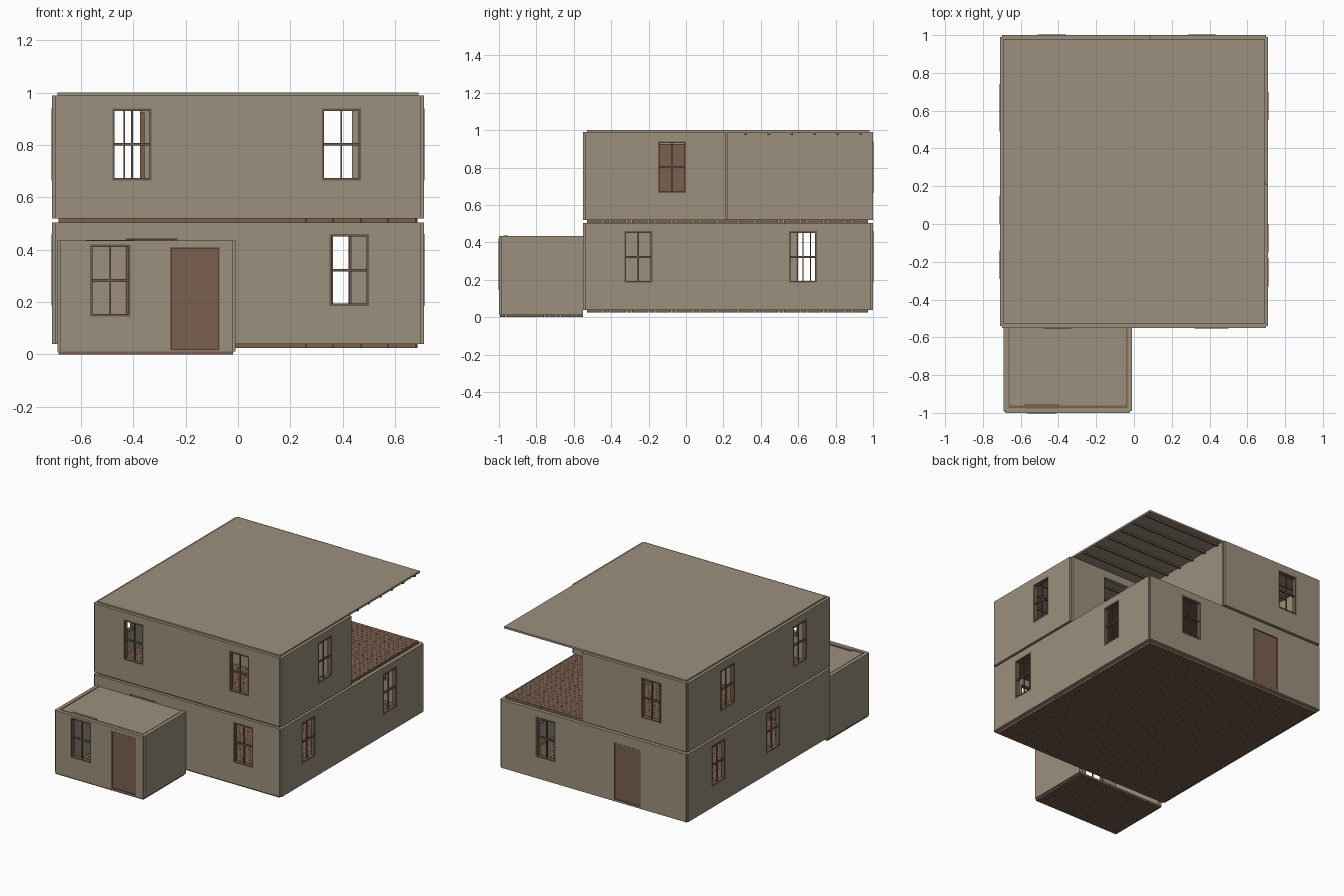
import bpy
import bmesh
from mathutils import Vector

if "Cube" in bpy.data.objects:
    bpy.data.objects.remove(bpy.data.objects["Cube"], do_unlink=True)


def material(name, rgb):
    m = bpy.data.materials.new(name)
    m.use_nodes = True
    m.diffuse_color = (*rgb, 1)
    m.node_tree.nodes["Principled BSDF"].inputs["Base Color"].default_value = (*rgb, 1)
    return m


PLASTER = material("tan plaster", (0.33, 0.28, 0.205))
WOOD = material("brown wood", (0.195, 0.117, 0.076))
FRAME = material("dark window wood", (0.16, 0.105, 0.072))


def finish(name, bm, mat):
    bmesh.ops.recalc_face_normals(bm, faces=bm.faces)
    mesh = bpy.data.meshes.new(name)
    bm.to_mesh(mesh)
    bm.free()
    mesh.materials.append(mat)
    obj = bpy.data.objects.new(name, mesh)
    bpy.context.collection.objects.link(obj)
    return obj


def add_box(bm, x0, x1, y0, y1, z0, z1):
    verts = bmesh.ops.create_cube(bm, size=1)["verts"]
    lo, hi = Vector((x0, y0, z0)), Vector((x1, y1, z1))
    for v in verts:
        v.co = (lo + hi) / 2 + v.co * (hi - lo)


def box(name, mat, *bounds):
    bm = bmesh.new()
    add_box(bm, *bounds)
    return finish(name, bm, mat)


def oriented(axis, a0, a1, d0, d1, z0, z1):
    """Bounds of a box along a wall: a runs along it, d goes through it."""
    return (a0, a1, d0, d1, z0, z1) if axis == "x" else (d0, d1, a0, a1, z0, z1)


def frame(bm, axis, a0, a1, d0, d1, z0, z1, t):
    for a, b in ((a0, a0 + t), (a1 - t, a1)):
        add_box(bm, *oriented(axis, a, b, d0, d1, z0, z1))
    for a, b in ((z0, z0 + t), (z1 - t, z1)):
        add_box(bm, *oriented(axis, a0 + t, a1 - t, d0, d1, a, b))


def window(name, axis, a0, a1, d0, d1, z0, z1):
    # Open casement: frame, centre bar and meeting rail
    bm = bmesh.new()
    frame(bm, axis, a0, a1, d0 - 0.002, d1 + 0.002, z0, z1, 0.009)
    am, dm, zm = (a0 + a1) / 2, (d0 + d1) / 2, (z0 + z1) / 2
    add_box(bm, *oriented(axis, am - 0.003, am + 0.003, dm - 0.004, dm + 0.004, z0, z1))
    add_box(bm, *oriented(axis, a0, a1, dm - 0.006, dm + 0.006, zm - 0.005, zm + 0.005))
    finish(name, bm, FRAME)


def door(name, axis, a0, a1, d0, d1, z0, z1):
    # Recessed leaf inside a thin jamb
    bm = bmesh.new()
    frame(bm, axis, a0, a1, d0 - 0.001, d1 + 0.001, z0, z1, 0.006)
    add_box(bm, *oriented(axis, a0 + 0.006, a1 - 0.006, d0 + 0.005, d1 - 0.005, z0, z1 - 0.006))
    finish(name, bm, WOOD)


def wall(name, axis, a0, a1, d0, d1, z0, z1, windows=(), doors=(), openings=()):
    """Panel gridded around its holes, with windows and doors fitted."""
    holes = [*windows, *doors, *openings]
    cuts_a = sorted({a0, a1, *(v for h in holes for v in h[:2])})
    cuts_z = sorted({z0, z1, *(min(max(v, z0), z1) for h in holes for v in h[2:])})
    bm = bmesh.new()

    def point(a, z):
        return bm.verts.new((a, d0, z) if axis == "x" else (d0, a, z))

    for a, b in zip(cuts_a, cuts_a[1:]):
        for c, d in zip(cuts_z, cuts_z[1:]):
            ma, mz = (a + b) / 2, (c + d) / 2
            if any(h[0] < ma < h[1] and h[2] < mz < h[3] for h in holes):
                continue
            bm.faces.new([point(a, c), point(b, c), point(b, d), point(a, d)])
    bmesh.ops.remove_doubles(bm, verts=bm.verts, dist=0.0001)
    base = bm.faces[:]
    out = bmesh.ops.extrude_face_region(bm, geom=base, use_keep_orig=True)["geom"]
    shift = Vector((0, d1 - d0, 0)) if axis == "x" else Vector((d1 - d0, 0, 0))
    bmesh.ops.translate(bm, vec=shift, verts=[g for g in out if isinstance(g, bmesh.types.BMVert)])
    finish(name, bm, PLASTER)
    for i, (b, c, d, e) in enumerate(windows):
        window(f"{name}_window_{i + 1}", axis, b, c, d0, d1, d, e)
    for i, (b, c, d, e) in enumerate(doors):
        door(f"{name}_door_{i + 1}", axis, b, c, d0, d1, d, e)


def board_floor(name, x0, x1, y0, y1, z0, z1, width=0.03, length=0.105, gap=0.0012):
    # Staggered short boards running along x
    bm = bmesh.new()
    rows = round((y1 - y0) / width)
    step = (y1 - y0) / rows
    for r in range(rows):
        x = x0 - (length / 2 if r % 2 else 0)
        while x < x1 - 0.005:
            add_box(bm, max(x, x0), min(x + length - gap, x1),
                    y0 + r * step, y0 + (r + 1) * step - gap, z0, z1)
            x += length
    finish(name, bm, WOOD)


def low(a):
    return (a, a + 0.15, 0.185, 0.46)


def high(a):
    return (a, a + 0.15, 0.665, 0.94)


# Ground storey
Z0, Z1 = 0.04, 0.505
board_floor("ground_floor", -0.685, 0.685, -0.53, 0.975, 0.025, 0.045)
wall("lower_front_wall", "x", -0.70, 0.70, -0.55, -0.525, Z0, Z1,
     [low(0.35)], [(-0.43, -0.23, 0.05, 0.445)])
wall("lower_back_wall", "x", -0.70, 0.70, 0.975, 1.0, Z0, Z1,
     [low(0.285)], [(-0.355, -0.155, 0.05, 0.44)])
wall("lower_left_wall", "y", -0.54, 0.99, 0.685, 0.71, Z0, Z1, [low(-0.33), low(0.55)])
wall("lower_right_wall", "y", -0.54, 0.99, -0.71, -0.685, Z0, Z1, [low(0.0), low(0.59)])

# Upper storey, with an open terrace in the back left corner
Z2, Z3 = 0.52, 0.99
board_floor("upper_floor", -0.685, 0.685, -0.53, 0.975, 0.503, 0.523)
wall("upper_front_wall", "x", -0.70, 0.70, -0.55, -0.525, Z2, Z3, [high(-0.48), high(0.32)])
wall("upper_back_wall", "x", -0.70, 0.085, 0.975, 1.0, Z2, Z3, [high(-0.51)])
wall("upper_left_wall", "y", -0.54, 0.21, 0.685, 0.71, Z2, Z3, [high(-0.15)])
wall("upper_right_wall", "y", -0.54, 0.99, -0.71, -0.685, Z2, Z3, [high(-0.29), high(0.49)])
wall("terrace_side_wall", "y", 0.06, 0.985, 0.065, 0.09, Z2, Z3)
wall("terrace_front_wall", "x", 0.09, 0.695, 0.20, 0.225, Z2, Z3,
     openings=[(0.24, 0.435, Z2, 0.935)])
wall("upper_inner_wall", "x", -0.685, 0.09, 0.04, 0.06, Z2, Z3,
     openings=[(-0.56, -0.375, Z2, 0.935)])
box("open_inner_door", WOOD, -0.375, -0.357, -0.16, 0.04, 0.525, 0.925)

# Flat roof on beams
box("roof", PLASTER, -0.69, 0.69, -0.53, 0.98, 0.987, 1.0)
bm = bmesh.new()
for i in range(12):
    y = 0.935 - i * 0.123
    add_box(bm, -0.685, 0.685, y - 0.007, y + 0.007, 0.975, 0.987)
finish("roof_beams", bm, WOOD)

# Entrance porch
P0, P1 = 0.012, 0.435
board_floor("porch_floor", -0.685, -0.02, -0.995, -0.55, 0.0, 0.015)
wall("porch_front_wall", "x", -0.68, -0.02, -1.0, -0.975, P0, P1,
     [(-0.565, -0.41, 0.145, 0.42)], [(-0.26, -0.07, 0.015, 0.41)])
for side, x in (("right", -0.69), ("left", -0.035)):
    wall(f"porch_{side}_wall", "y", -0.99, -0.55, x, x + 0.025, P0, P1)
box("porch_roof", PLASTER, -0.658, -0.042, -0.962, -0.55, 0.418, 0.432)
bm = bmesh.new()
for x in (-0.665, -0.042):
    add_box(bm, x, x + 0.007, -0.975, -0.55, 0.41, 0.431)
add_box(bm, -0.665, -0.035, -0.975, -0.962, 0.41, 0.431)
add_box(bm, -0.58, -0.40, -0.977, -0.952, 0.42, 0.4365)
finish("porch_roof_edging", bm, WOOD)
